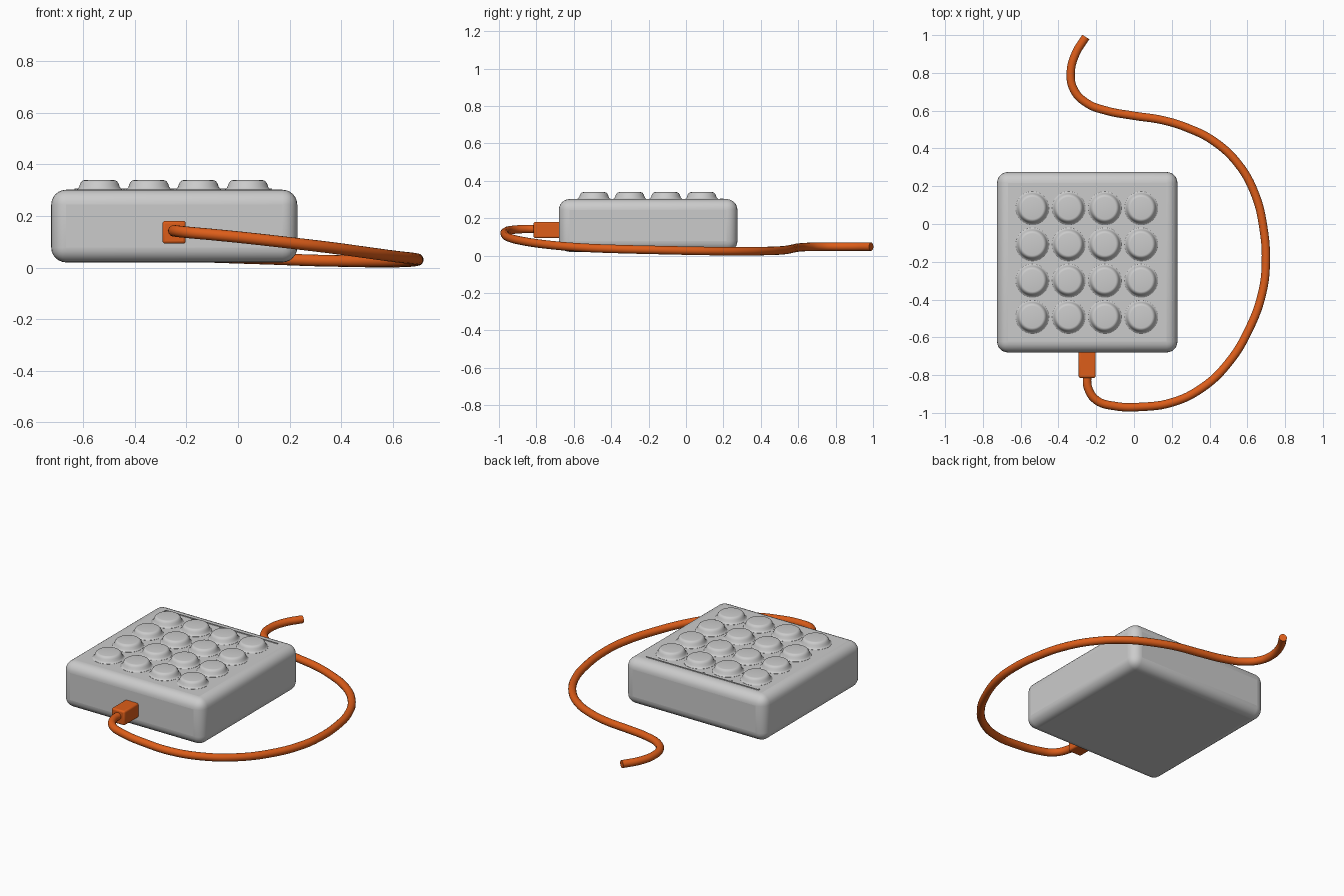
import bpy, bmesh, math

if "Cube" in bpy.data.objects:
    bpy.data.objects.remove(bpy.data.objects["Cube"])

orange = bpy.data.materials.new("orange")
orange.diffuse_color = (0.72, 0.11, 0.01, 1)
orange.use_nodes = True
orange.node_tree.nodes["Principled BSDF"].inputs["Base Color"].default_value = orange.diffuse_color


def finish(name, bm, mat=None, bevel=0, segments=4, angle=35):
    bmesh.ops.recalc_face_normals(bm, faces=bm.faces)
    mesh = bpy.data.meshes.new(name)
    bm.to_mesh(mesh)
    bm.free()
    ob = bpy.data.objects.new(name, mesh)
    bpy.context.collection.objects.link(ob)
    if mat:
        mesh.materials.append(mat)
    if bevel:
        mod = ob.modifiers.new("bevel", "BEVEL")
        mod.width, mod.segments = bevel, segments
    bpy.ops.object.select_all(action="DESELECT")
    ob.select_set(True)
    bpy.context.view_layer.objects.active = ob
    bpy.ops.object.shade_smooth_by_angle(angle=math.radians(angle))
    return ob


def add_box(bm, lo, hi):
    verts = bmesh.ops.create_cube(bm, size=1)["verts"]
    for v in verts:
        v.co = [(a + b) / 2 + c * (b - a) for a, b, c in zip(lo, hi, v.co)]


def box(name, lo, hi, **kw):
    bm = bmesh.new()
    add_box(bm, lo, hi)
    return finish(name, bm, **kw)


def lathe(name, profile, x, y, sides=40):
    bm = bmesh.new()
    rings = [[bm.verts.new((x + r * math.cos(2 * math.pi * i / sides),
                            y + r * math.sin(2 * math.pi * i / sides), z))
              for i in range(sides)] for r, z in profile]
    for a, b in zip(rings, rings[1:]):
        for i in range(sides):
            j = (i + 1) % sides
            bm.faces.new((a[i], a[j], b[j], b[i]))
    bm.faces.new(rings[0])
    bm.faces.new(rings[-1])
    return finish(name, bm)


# Rounded housing
box("housing", (-0.725, -0.68, 0.02), (0.23, 0.275, 0.302), bevel=0.058, segments=6)

# 4 x 4 grid of domed buttons
button = [(0.089, 0.285), (0.089, 0.303), (0.084, 0.306), (0.079, 0.313),
          (0.075, 0.325), (0.070, 0.333), (0.064, 0.338), (0.058, 0.339)]
for row in range(4):
    for col in range(4):
        lathe(f"button_{row}_{col}", button, -0.538 + 0.192 * col, -0.492 + 0.192 * row)

# Thin marking strip with short ticks behind the buttons
bm = bmesh.new()
add_box(bm, (-0.634, 0.195, 0.295), (0.132, 0.201, 0.306))
for x in (-0.631, -0.442, -0.252):
    add_box(bm, (x - 0.003, 0.183, 0.295), (x + 0.003, 0.201, 0.306))
finish("marking_strip", bm)

# Cable plug
box("plug", (-0.293, -0.815, 0.093), (-0.203, -0.665, 0.181), mat=orange,
    bevel=0.01, segments=3)

# Cable swept along a smooth path
path = [(-0.248, -0.79, 0.142), (-0.244, -0.865, 0.142), (-0.2, -0.932, 0.137),
        (-0.1, -0.964, 0.128), (0.04, -0.968, 0.114), (0.2, -0.945, 0.096),
        (0.36, -0.868, 0.077), (0.5, -0.735, 0.058), (0.61, -0.555, 0.043),
        (0.68, -0.36, 0.035), (0.698, -0.2, 0.031), (0.685, -0.02, 0.027),
        (0.64, 0.16, 0.024), (0.55, 0.32, 0.023), (0.42, 0.44, 0.025),
        (0.28, 0.51, 0.028), (0.15, 0.55, 0.033), (0, 0.573, 0.038),
        (-0.15, 0.601, 0.043), (-0.25, 0.64, 0.046), (-0.318, 0.71, 0.048),
        (-0.335, 0.8, 0.048), (-0.31, 0.9, 0.048), (-0.255, 0.99, 0.048)]
curve = bpy.data.curves.new("cable", "CURVE")
curve.dimensions = "3D"
curve.bevel_depth = 0.0225
curve.bevel_resolution = 5
curve.resolution_u = 6
curve.use_fill_caps = True
spline = curve.splines.new("BEZIER")
spline.bezier_points.add(len(path) - 1)
for p, co in zip(spline.bezier_points, path):
    p.co = co
    p.handle_left_type = p.handle_right_type = "AUTO"
curve.materials.append(orange)
cable = bpy.data.objects.new("cable", curve)
bpy.context.collection.objects.link(cable)
bpy.ops.object.select_all(action="DESELECT")
cable.select_set(True)
bpy.context.view_layer.objects.active = cable
bpy.ops.object.convert(target="MESH")
bpy.ops.object.shade_smooth_by_angle(angle=math.radians(40))
